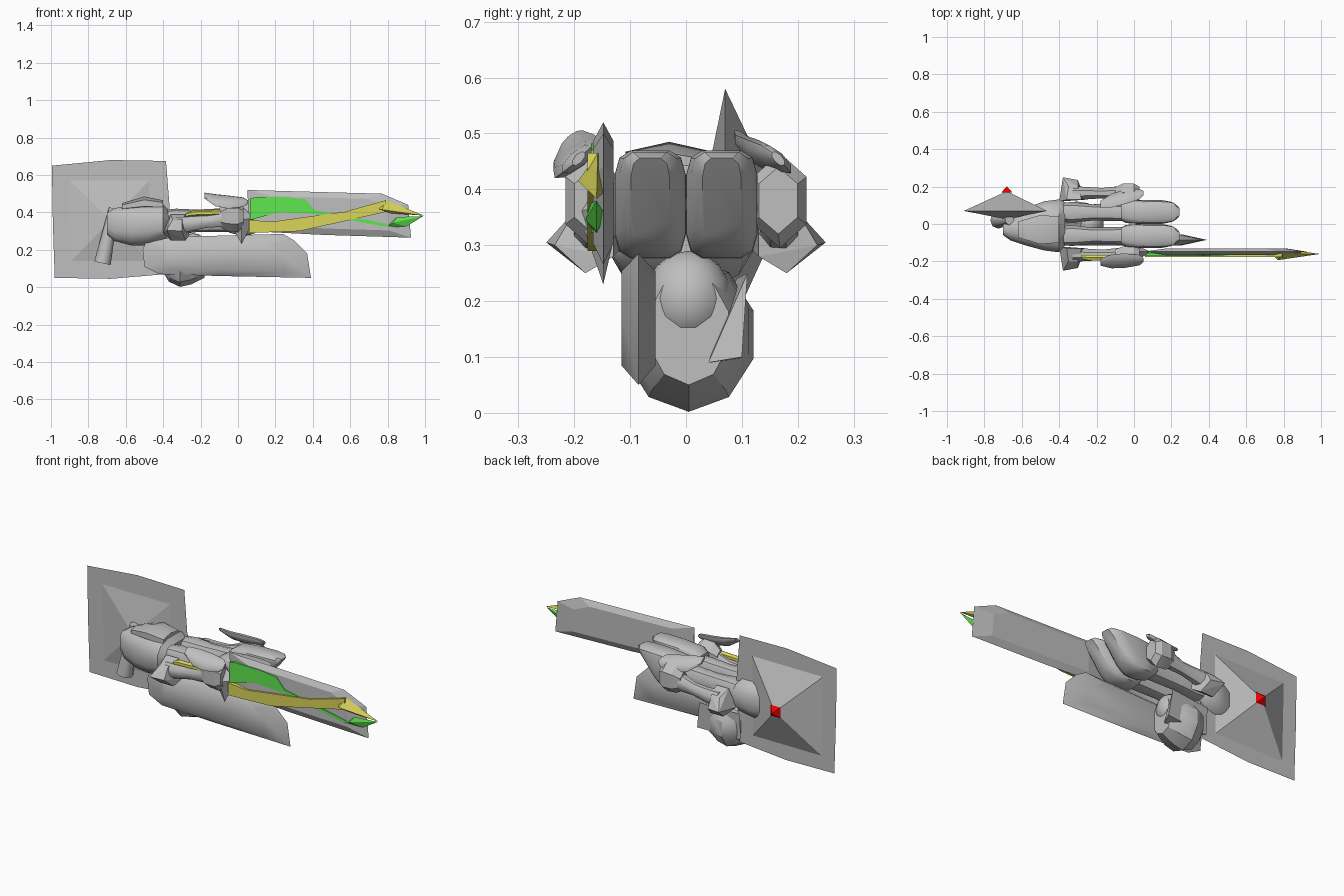
import bpy, bmesh, math
from mathutils import Vector, Matrix


def material(name, rgb):
    m = bpy.data.materials.new(name)
    m.diffuse_color = (*rgb, 1)
    return m


GREY = material("grey armour", (0.52, 0.52, 0.52))
YELLOW = material("yellow trim", (0.70, 0.66, 0.10))
GREEN = material("green inlay", (0.12, 0.82, 0.08))
RED = material("red gem", (0.90, 0.0, 0.0))


def finish(name, bm, mat, smooth=None):
    bmesh.ops.recalc_face_normals(bm, faces=bm.faces)
    me = bpy.data.meshes.new(name)
    bm.to_mesh(me)
    bm.free()
    me.materials.append(mat)
    ob = bpy.data.objects.new(name, me)
    bpy.context.collection.objects.link(ob)
    if smooth:
        bpy.ops.object.select_all(action='DESELECT')
        ob.select_set(True)
        bpy.context.view_layer.objects.active = ob
        bpy.ops.object.shade_smooth_by_angle(angle=math.radians(smooth))
    return ob


def skin(bm, rings):
    """Bridge rings of equal length and close both ends."""
    n = len(rings[0])
    for a, b in zip(rings, rings[1:]):
        for i in range(n):
            j = (i + 1) % n
            bm.faces.new((a[i], a[j], b[j], b[i]))
    bm.faces.new(rings[0])
    bm.faces.new(rings[-1])


def loft(name, sections, sides=10, power=1.0, mat=GREY, smooth=40, tilt=0.0):
    """Sections along x: (x, y, z, half width, half height[, lean]); low power = boxier."""
    bm = bmesh.new()
    rings = []
    for x, y, z, hy, hz, *lean in sections:
        ring = []
        for i in range(sides):
            a = 2 * math.pi * (i + 0.5) / sides
            c, s = math.cos(a), math.sin(a)
            dy = hy * math.copysign(abs(c) ** power, c)
            dz = hz * math.copysign(abs(s) ** power, s)
            dx = lean[0] * (dz - hz) if lean else 0
            ring.append(bm.verts.new((x + dx, y + dy, z + tilt * dy + dz)))
        rings.append(ring)
    skin(bm, rings)
    return finish(name, bm, mat, smooth)


def lens(name, outline, y, t, inset, mat=GREY, smooth=None):
    """Outline in x,z whose edge is thin and whose middle swells by t both ways."""
    bm = bmesh.new()
    c = sum((Vector(p) for p in outline), Vector((0, 0))) / len(outline)

    def ring(k, yy):
        return [bm.verts.new((c.x + (p[0] - c.x) * k, yy, c.y + (p[1] - c.y) * k)) for p in outline]
    skin(bm, [ring(inset, y - t), ring(1, y), ring(inset, y + t)])
    return finish(name, bm, mat, smooth)


def prism(name, outline, y0, y1, mat):
    bm = bmesh.new()
    skin(bm, [[bm.verts.new((x, y, z)) for x, z in outline] for y in (y0, y1)])
    return finish(name, bm, mat)


def hull(name, points, mat=GREY, smooth=None):
    bm = bmesh.new()
    for p in points:
        bm.verts.new(p)
    r = bmesh.ops.convex_hull(bm, input=bm.verts)
    junk = [g for g in r["geom_interior"] if isinstance(g, bmesh.types.BMVert)]
    bmesh.ops.delete(bm, geom=junk, context='VERTS')
    return finish(name, bm, mat, smooth)


# Shield: thin bowed sheet, double pyramid boss and red gem
bm = bmesh.new()
bm.faces.new([bm.verts.new((x, 0.068, z)) for x, z in (
    (-0.995, 0.65), (-0.68, 0.68), (-0.385, 0.675), (-0.365, 0.42),
    (-0.385, 0.07), (-0.68, 0.045), (-0.98, 0.05), (-0.99, 0.35))])
finish("shield_sheet", bm, GREY)
base = [(-0.91, 0.07, 0.58), (-0.465, 0.07, 0.58), (-0.47, 0.07, 0.13), (-0.90, 0.07, 0.13)]
hull("shield_boss", base + [(-0.68, 0.175, 0.36), (-0.68, 0.025, 0.36)])
hull("shield_gem", [(-0.68 + sx * 0.03, 0.168, 0.36 + sz * 0.03) for sx in (-1, 1) for sz in (-1, 1)]
     + [(-0.68, 0.202, 0.36)], RED)

# Torso with a neck tube hanging at its end
loft("torso", [(-0.70, -0.03, 0.34, 0.03, 0.06), (-0.66, -0.025, 0.335, 0.065, 0.09),
               (-0.57, -0.015, 0.33, 0.105, 0.11), (-0.48, -0.01, 0.335, 0.135, 0.115),
               (-0.40, -0.01, 0.345, 0.145, 0.10), (-0.37, 0, 0.345, 0.12, 0.07)], 12, 0.75)
bm = bmesh.new()
bmesh.ops.create_cone(bm, cap_ends=True, segments=8, radius1=0.045, radius2=0.025, depth=0.30,
                      matrix=Matrix.Translation((-0.695, 0.02, 0.275)) @ Matrix.Rotation(0.2, 4, 'Y'))
finish("neck_tube", bm, GREY, 50)
loft("collar_ridge", [(-0.62, -0.03, 0.43, 0.05, 0.02), (-0.50, -0.03, 0.45, 0.09, 0.035),
                      (-0.40, -0.03, 0.44, 0.08, 0.025)], 6)

for s, side in ((1, "back"), (-1, "front")):
    # Legs: narrow thigh, then a wide flat-topped shin with a raked sole
    loft(side + "_thigh", [(-0.42, s * 0.062, 0.35, 0.05, 0.06), (-0.33, s * 0.062, 0.35, 0.058, 0.07),
                           (-0.22, s * 0.062, 0.355, 0.045, 0.06), (-0.02, s * 0.062, 0.36, 0.05, 0.065)], 10, 0.8)
    loft(side + "_shin", [(-0.07, s * 0.064, 0.375, 0.045, 0.06), (-0.03, s * 0.064, 0.375, 0.06, 0.085, 0.1),
                          (0.08, s * 0.064, 0.372, 0.065, 0.097, 0.35), (0.18, s * 0.064, 0.374, 0.064, 0.097, 0.6),
                          (0.225, s * 0.064, 0.378, 0.056, 0.09, 0.75),
                          (0.245, s * 0.064, 0.382, 0.035, 0.075, 0.8)], 12, 0.45)
    # Pointed shoulder guard
    hull(side + "_shoulder_guard", [(x, s * y, z) for x, y, z in (
        (-0.38, 0.25, 0.305), (-0.30, 0.235, 0.30), (-0.36, 0.18, 0.25), (-0.28, 0.18, 0.25),
        (-0.40, 0.12, 0.29), (-0.26, 0.13, 0.28), (-0.35, 0.20, 0.36), (-0.30, 0.20, 0.36),
        (-0.36, 0.13, 0.39), (-0.28, 0.13, 0.39))])
    # Arm and fist block
    loft(side + "_upper_arm", [(-0.33, s * 0.165, 0.33, 0.04, 0.05), (-0.24, s * 0.165, 0.34, 0.035, 0.04),
                               (-0.17, s * 0.165, 0.35, 0.03, 0.035), (-0.08, s * 0.165, 0.37, 0.04, 0.05)], 8)
    loft(side + "_fist", [(-0.10, s * 0.165, 0.375, 0.035, 0.05), (-0.06, s * 0.168, 0.38, 0.055, 0.08),
                          (0.0, s * 0.168, 0.38, 0.055, 0.085), (0.03, s * 0.165, 0.38, 0.04, 0.06)], 6, 1, GREY, 25)
    # Slanted guard over the forearm
    y, drift = (0.125, 1) if s > 0 else (-0.20, 0.2)
    loft(side + "_forearm_guard", [(-0.18, y - 0.02 * drift, 0.49, 0.02, 0.01), (-0.12, y, 0.465, 0.04, 0.022),
                                   (-0.05, y + 0.02 * drift, 0.455, 0.042, 0.025),
                                   (0.03, y + 0.035 * drift, 0.455, 0.03, 0.018),
                                   (0.05, y + 0.04 * drift, 0.455, 0.012, 0.01)], 8, 1, GREY, 40, -0.65 * s)

# Underslung pack: faceted pod, dome, long binder and short fin
loft("pack_pod", [(-0.40, 0.005, 0.16, 0.06, 0.08), (-0.37, 0.005, 0.145, 0.095, 0.115),
                  (-0.31, 0.005, 0.14, 0.122, 0.138), (-0.25, 0.005, 0.145, 0.113, 0.13),
                  (-0.18, 0.005, 0.15, 0.075, 0.10)], 10, 1, GREY, 30)
bm = bmesh.new()
bmesh.ops.create_uvsphere(bm, u_segments=14, v_segments=8, radius=1,
                          matrix=Matrix.Translation((-0.24, 0.004, 0.205)) @ Matrix.Diagonal((0.08, 0.078, 0.085, 1)))
finish("pack_dome", bm, GREY, 60)
lens("long_binder", [(-0.51, 0.20), (-0.49, 0.25), (-0.30, 0.27), (0.24, 0.285), (0.30, 0.25),
                     (0.37, 0.18), (0.39, 0.05), (-0.10, 0.06), (-0.42, 0.07), (-0.50, 0.11)],
     -0.085, 0.03, 0.72, GREY, 50)
hull("short_fin", [(-0.40, 0.09, 0.24), (-0.16, 0.11, 0.25), (-0.14, 0.10, 0.10),
                   (-0.16, 0.04, 0.09), (-0.40, 0.08, 0.09)])

# Sword: broad grey blade, guard and yellow grip
SY = -0.148
lens("sword_blade", [(0.05, 0.52), (0.40, 0.51), (0.77, 0.50), (0.91, 0.44), (0.925, 0.265), (0.45, 0.28), (0.06, 0.30)],
     SY, 0.018, 0.72)
hull("sword_guard", [(-0.06, SY, 0.37), (0.09, SY, 0.37), (0.01, SY, 0.44), (0.02, SY, 0.23),
                     (0.02, SY - 0.045, 0.36), (0.02, SY + 0.03, 0.36)])
loft("sword_grip", [(-0.28, -0.175, 0.385, 0.012, 0.01), (-0.24, -0.18, 0.395, 0.018, 0.016),
                    (-0.08, -0.18, 0.40, 0.018, 0.016)], 6, 1, YELLOW, None)

# Green panel and a thin green line to the tip
prism("green_inlay", [(0.065, 0.475), (0.10, 0.482), (0.25, 0.482), (0.36, 0.47), (0.41, 0.412), (0.80, 0.338),
                      (0.79, 0.323), (0.60, 0.358), (0.41, 0.392), (0.22, 0.40), (0.065, 0.36)],
      -0.170, -0.155, GREEN)

# Yellow ribbon winding along the blade to a two-tone tip
prism("yellow_edge", [(0.06, 0.36), (0.18, 0.35), (0.41, 0.382), (0.57, 0.403), (0.79, 0.465), (0.80, 0.405),
                      (0.57, 0.353), (0.33, 0.30), (0.06, 0.29)], -0.176, -0.155, YELLOW)
hull("yellow_tip", [(0.79, -0.158, 0.465), (0.74, -0.165, 0.42), (0.995, -0.16, 0.383),
                    (0.77, -0.193, 0.415), (0.85, -0.14, 0.40), (0.82, -0.17, 0.395)], YELLOW)
hull("green_tip", [(0.79, -0.16, 0.32), (0.83, -0.18, 0.345), (0.85, -0.17, 0.375), (0.90, -0.16, 0.325),
                   (0.99, -0.16, 0.38), (0.85, -0.142, 0.35)], GREEN)
